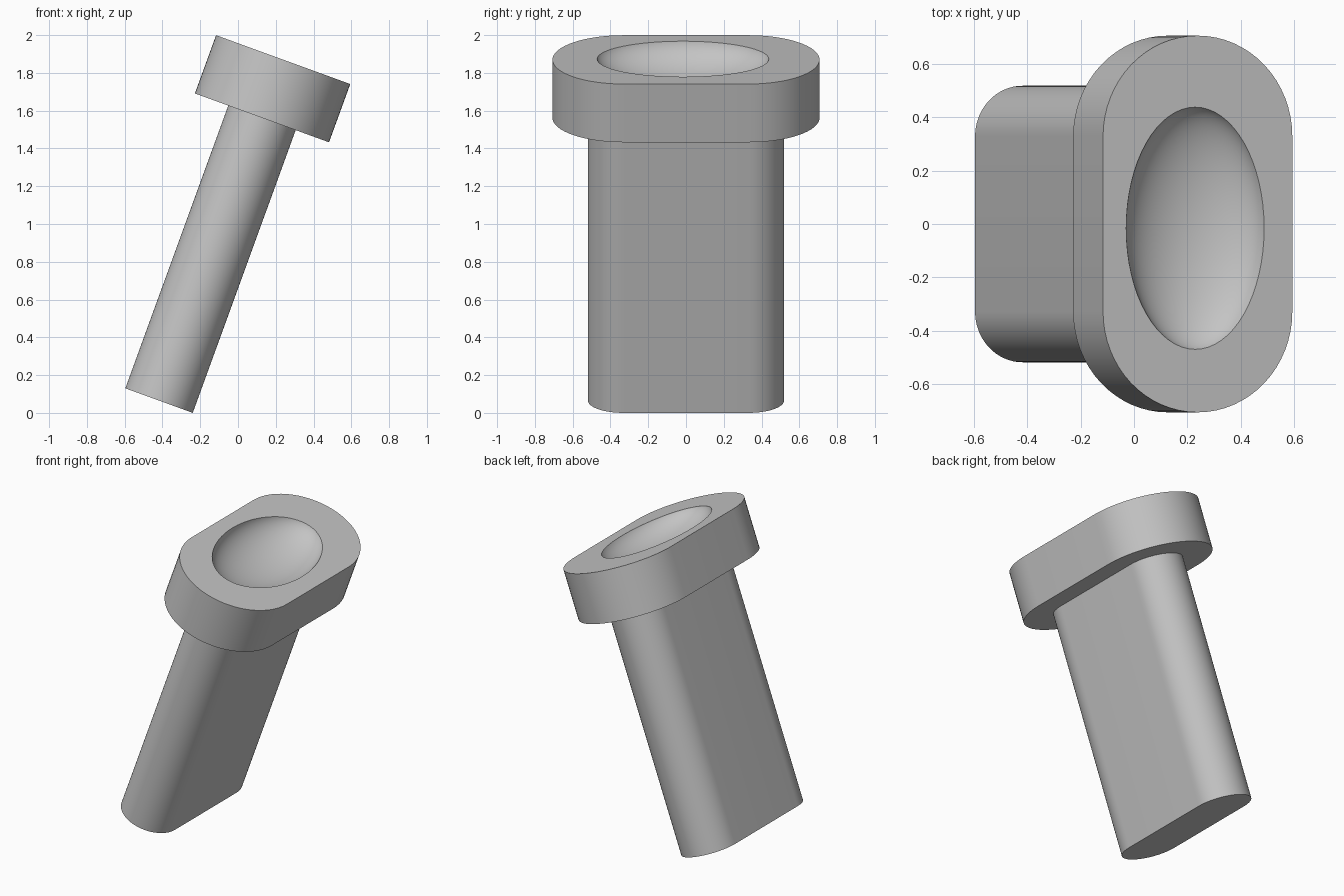
import bpy, bmesh
from math import radians, sin, cos, pi
from mathutils import Matrix, Vector

if "Cube" in bpy.data.objects:
    bpy.data.objects.remove(bpy.data.objects["Cube"])

# Single plain grey finish
GREY = (0.55, 0.55, 0.55, 1)
grey = bpy.data.materials.new("plain grey")
grey.use_nodes = True
grey.diffuse_color = GREY
grey.node_tree.nodes["Principled BSDF"].inputs["Base Color"].default_value = GREY

# The whole post leans toward +x about the centre of its foot
LEAN = Matrix.Translation((-0.418, 0, 0.065)) @ Matrix.Rotation(radians(20), 4, "Y")
LENGTH, HEAD_HEIGHT, STRAIGHT = 1.921, 0.328, 0.329


def make_object(name, bm):
    mesh = bpy.data.meshes.new(name)
    bmesh.ops.recalc_face_normals(bm, faces=bm.faces)
    bm.to_mesh(mesh)
    bm.free()
    mesh.materials.append(grey)
    obj = bpy.data.objects.new(name, mesh)
    bpy.context.collection.objects.link(obj)
    obj.matrix_world = LEAN
    return obj


def stadium(name, radius, bottom, top, steps=32):
    """Upright prism with two straight sides and two half-round ends."""
    bm = bmesh.new()
    ring = []
    for side in (1, -1):
        for i in range(steps + 1):
            a = pi * i / steps
            ring.append(bm.verts.new((side * radius * cos(a),
                                      side * (STRAIGHT + radius * sin(a)), bottom)))
    base = bm.faces.new(ring)
    result = bmesh.ops.extrude_face_region(bm, geom=[base], use_keep_orig=True)
    raised = [g for g in result["geom"] if isinstance(g, bmesh.types.BMVert)]
    bmesh.ops.translate(bm, verts=raised, vec=Vector((0, 0, top - bottom)))
    return make_object(name, bm)


def smooth(obj):
    bpy.ops.object.select_all(action="DESELECT")
    obj.select_set(True)
    bpy.context.view_layer.objects.active = obj
    bpy.ops.object.shade_smooth_by_angle(angle=radians(30))


# Shaft and wider head
shaft = stadium("shaft", 0.19, 0, LENGTH - HEAD_HEIGHT + 0.005)
head = stadium("head", 0.378, LENGTH - HEAD_HEIGHT, LENGTH)

# Oval dish hollowed into the top of the head
bm = bmesh.new()
bmesh.ops.create_uvsphere(bm, u_segments=64, v_segments=48, radius=1)
bmesh.ops.scale(bm, verts=bm.verts, vec=(0.28, 0.462, 0.17))
bmesh.ops.translate(bm, verts=bm.verts, vec=(-0.01, -0.016, LENGTH + 0.03))
cutter = make_object("dish_cutter", bm)
cutter.hide_render = True

cut = head.modifiers.new("dish", "BOOLEAN")
cut.operation = "DIFFERENCE"
cut.solver = "EXACT"
cut.object = cutter
bpy.context.view_layer.update()
bpy.context.view_layer.objects.active = head
bpy.ops.object.modifier_apply(modifier=cut.name)
bpy.data.objects.remove(cutter)

smooth(shaft)
smooth(head)
